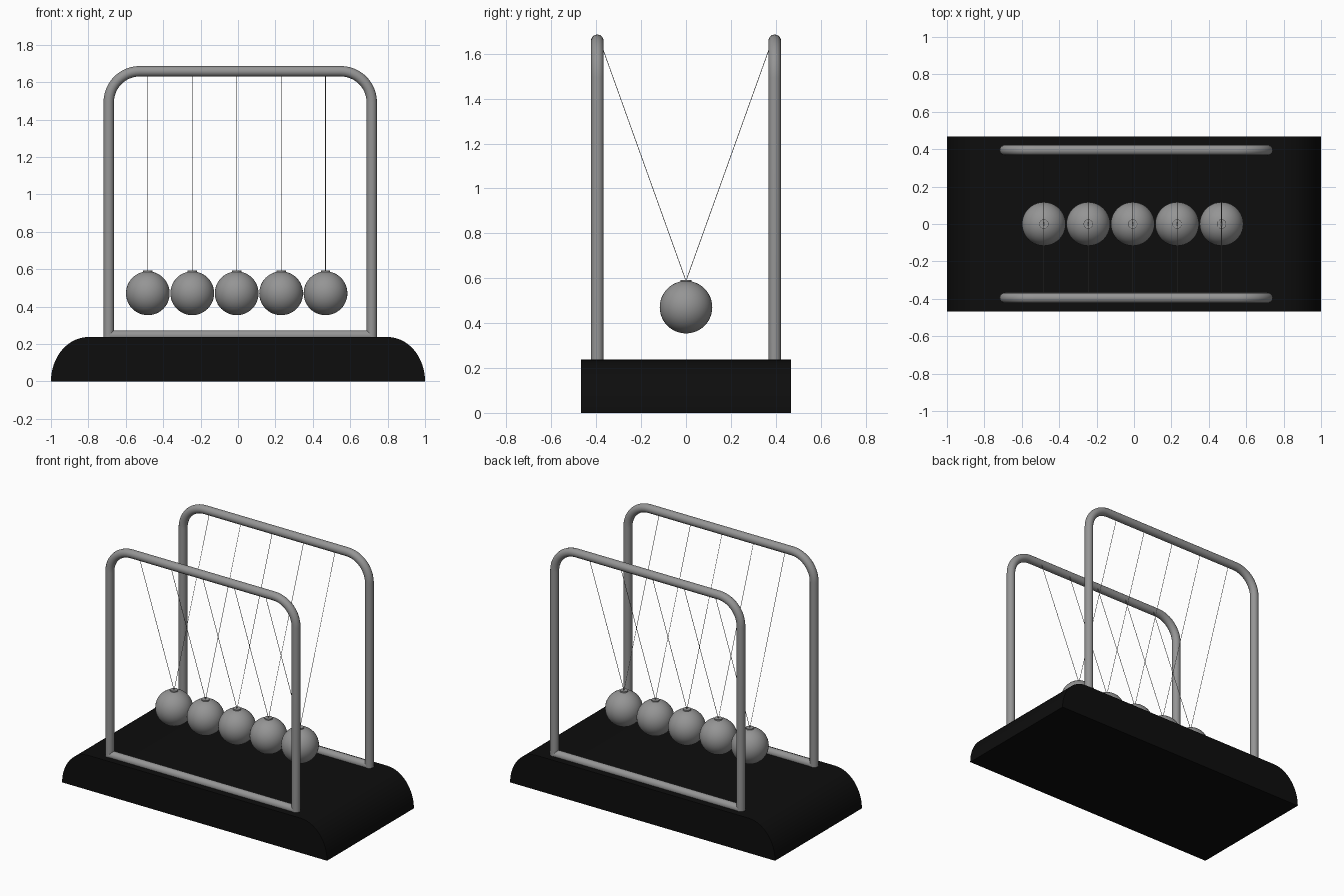
import bpy, bmesh, math
from mathutils import Vector

old = bpy.data.objects.get("Cube")
if old:
    bpy.data.objects.remove(old, do_unlink=True)


def material(name, value):
    m = bpy.data.materials.new(name)
    m.use_nodes = True
    col = (value, value, value, 1)
    m.diffuse_color = col
    m.node_tree.nodes["Principled BSDF"].inputs["Base Color"].default_value = col
    return m


BLACK = material("black base", 0.004)
STEEL = material("grey steel", 0.3)


def select(ob):
    bpy.ops.object.select_all(action='DESELECT')
    bpy.context.view_layer.objects.active = ob
    ob.select_set(True)


def smooth(ob):
    select(ob)
    bpy.ops.object.shade_smooth_by_angle(angle=math.radians(35))


def tube(name, points, radius, sides=5):
    """Sweep a round section along a list of points."""
    cu = bpy.data.curves.new(name, 'CURVE')
    cu.dimensions = '3D'
    cu.bevel_depth = radius
    cu.bevel_resolution = sides
    cu.use_fill_caps = True
    sp = cu.splines.new('POLY')
    sp.points.add(len(points) - 1)
    for p, co in zip(sp.points, points):
        p.co = (*co, 1)
    ob = bpy.data.objects.new(name, cu)
    bpy.context.collection.objects.link(ob)
    cu.materials.append(STEEL)
    select(ob)
    bpy.ops.object.convert(target='MESH')
    smooth(bpy.context.object)


# Base: flat-topped profile with rounded ends, extruded along y
HALF_W, HALF_D, TOP, ROUND = 1.0, 0.468, 0.237, 0.2
arc = [(HALF_W - ROUND + ROUND * math.cos(a), TOP * math.sin(a))
       for a in (math.pi / 2 * i / 16 for i in range(17))]
profile = arc + [(-x, z) for x, z in reversed(arc)]
bm = bmesh.new()
face = bm.faces.new([bm.verts.new((x, -HALF_D, z)) for x, z in profile])
ext = bmesh.ops.extrude_face_region(bm, geom=[face])
bmesh.ops.translate(bm, vec=(0, 2 * HALF_D, 0),
                    verts=[v for v in ext["geom"] if isinstance(v, bmesh.types.BMVert)])
bmesh.ops.recalc_face_normals(bm, faces=bm.faces)
me = bpy.data.meshes.new("base")
bm.to_mesh(me)
bm.free()
me.materials.append(BLACK)
base = bpy.data.objects.new("base", me)
bpy.context.collection.objects.link(base)
smooth(base)

# Two wire frames: rounded hoop plus a bar along the base
CX, HALF, FY, FZ, R, BEND = 0.012, 0.703, 0.395, 1.658, 0.028, 0.165
for side, y in (("front", -FY), ("back", FY)):
    right = [(HALF - BEND + BEND * math.cos(a), FZ - BEND + BEND * math.sin(a))
             for a in (math.pi / 2 * i / 12 for i in range(13))]
    right = [(HALF, 0.215)] + right
    path = right + [(-x, z) for x, z in reversed(right)]
    tube(side + "_frame", [(CX + x, y, z) for x, z in path], R)
    tube(side + "_lower_bar", [(CX - HALF, y, 0.245), (CX + HALF, y, 0.245)], R)

# Hanging balls with top caps and paired strings
BALL_R, BALL_Z, PITCH = 0.117, 0.471, 0.2375
for i in range(5):
    x = -0.007 + (i - 2) * PITCH
    bpy.ops.mesh.primitive_uv_sphere_add(segments=40, ring_count=24, radius=BALL_R,
                                         location=(x, 0, BALL_Z))
    ball = bpy.context.object
    ball.name = f"ball_{i + 1}"
    ball.data.materials.append(STEEL)
    smooth(ball)

    bpy.ops.mesh.primitive_cylinder_add(vertices=20, radius=0.025, depth=0.014,
                                        location=(x, 0, BALL_Z + BALL_R - 0.002))
    cap = bpy.context.object
    cap.name = f"cap_{i + 1}"
    cap.data.materials.append(STEEL)
    smooth(cap)

    for side, s in (("front", -1), ("back", 1)):
        tube(f"{side}_string_{i + 1}",
             [(x, 0, BALL_Z + BALL_R), (x, s * (FY - 0.015), FZ - 0.01)], 0.0016, 1)
